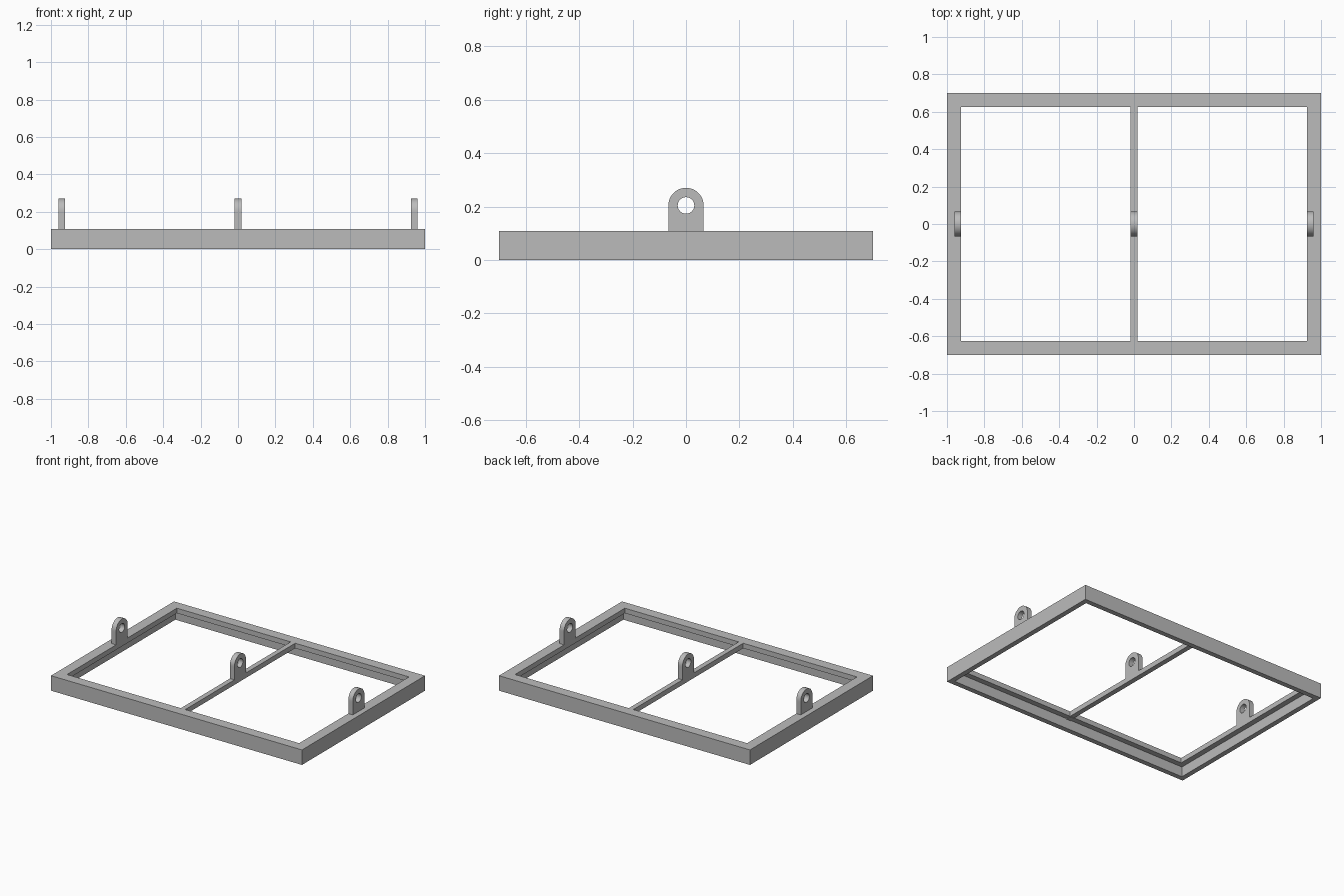
import bpy, bmesh, math

cube = bpy.data.objects.get("Cube")
if cube:
    bpy.data.objects.remove(cube, do_unlink=True)

HALF_X, HALF_Y, TOP = 1.0, 0.7, 0.108
FLANGE, THICK = 0.075, 0.036

metal = bpy.data.materials.new("grey_metal")
metal.use_nodes = True
grey = (0.5, 0.5, 0.5, 1)
metal.diffuse_color = grey
metal.node_tree.nodes["Principled BSDF"].inputs["Base Color"].default_value = grey


def finish(bm, name):
    bmesh.ops.recalc_face_normals(bm, faces=bm.faces)
    mesh = bpy.data.meshes.new(name)
    bm.to_mesh(mesh)
    bm.free()
    mesh.materials.append(metal)
    obj = bpy.data.objects.new(name, mesh)
    bpy.context.collection.objects.link(obj)
    return obj


def bridge_loops(bm, loops):
    """Join each ring of vertices to the next, closing back to the first."""
    for a, b in zip(loops, loops[1:] + loops[:1]):
        n = len(a)
        for i in range(n):
            j = (i + 1) % n
            bm.faces.new((a[i], a[j], b[j], b[i]))


# Frame: an L-shaped angle section (inset, height) swept round the rectangle
section = [(0, 0), (0, TOP), (FLANGE, TOP), (FLANGE, TOP - THICK),
           (THICK, TOP - THICK), (THICK, 0)]
bm = bmesh.new()
rings = []
for inset, z in section:
    x, y = HALF_X - inset, HALF_Y - inset
    rings.append([bm.verts.new((sx * x, sy * y, z))
                  for sx, sy in ((-1, -1), (1, -1), (1, 1), (-1, 1))])
bridge_loops(bm, rings)
finish(bm, "angle_frame")

# Centre bar: runs under the flanges to the inner walls
bm = bmesh.new()
bmesh.ops.create_cube(bm, size=1)
for v in bm.verts:
    v.co.x *= THICK
    # the bar between the flange edges is flush with the frame top
    v.co.y *= 2 * (HALF_Y - FLANGE)
    v.co.z = TOP - THICK / 2 + v.co.z * THICK
finish(bm, "centre_bar")

# Lugs: round-topped plates with a through hole
LUG_R, HOLE_R, LUG_Z, STEPS = 0.066, 0.031, 0.204, 48


def lug(name, x):
    outer, inner = [], []
    for i in range(STEPS):
        a = 2 * math.pi * i / STEPS
        c, s = math.cos(a), math.sin(a)
        inner.append((HOLE_R * c, LUG_Z + HOLE_R * s))
        if s >= -1e-6:
            outer.append((LUG_R * c, LUG_Z + LUG_R * s))
        else:
            # lower half follows the straight sides and the flat base
            drop = LUG_Z - TOP
            k = min(LUG_R / max(abs(c), 1e-6), drop / -s)
            outer.append((k * c, LUG_Z + k * s))
    # pull the nearest ring points onto the two square bottom corners
    for side in (-1, 1):
        corner = (side * LUG_R, TOP)
        near = min(range(STEPS), key=lambda i: math.dist(outer[i], corner))
        outer[near] = corner
    bm = bmesh.new()
    rings = []
    for pts, dx in ((outer, -1), (outer, 1), (inner, 1), (inner, -1)):
        rings.append([bm.verts.new((x + dx * THICK / 2, y, z)) for y, z in pts])
    bridge_loops(bm, rings)
    obj = finish(bm, name)
    bpy.ops.object.select_all(action="DESELECT")
    obj.select_set(True)
    bpy.context.view_layer.objects.active = obj
    bpy.ops.object.shade_smooth_by_angle(angle=math.radians(30))


side_x = HALF_X - FLANGE + THICK / 2
for name, x in (("right_lug", -side_x), ("centre_lug", 0), ("left_lug", side_x)):
    lug(name, x)

# Hidden ends of the centre bar below each flange
for name, side in (("front_bar_end", -1), ("back_bar_end", 1)):
    bm = bmesh.new()
    bmesh.ops.create_cube(bm, size=1)
    length = FLANGE - THICK
    for v in bm.verts:
        v.co.x *= THICK
        v.co.y = side * (HALF_Y - FLANGE + length / 2) + v.co.y * length
        v.co.z = TOP - THICK - 0.002 + v.co.z * 0.004
    finish(bm, name)
